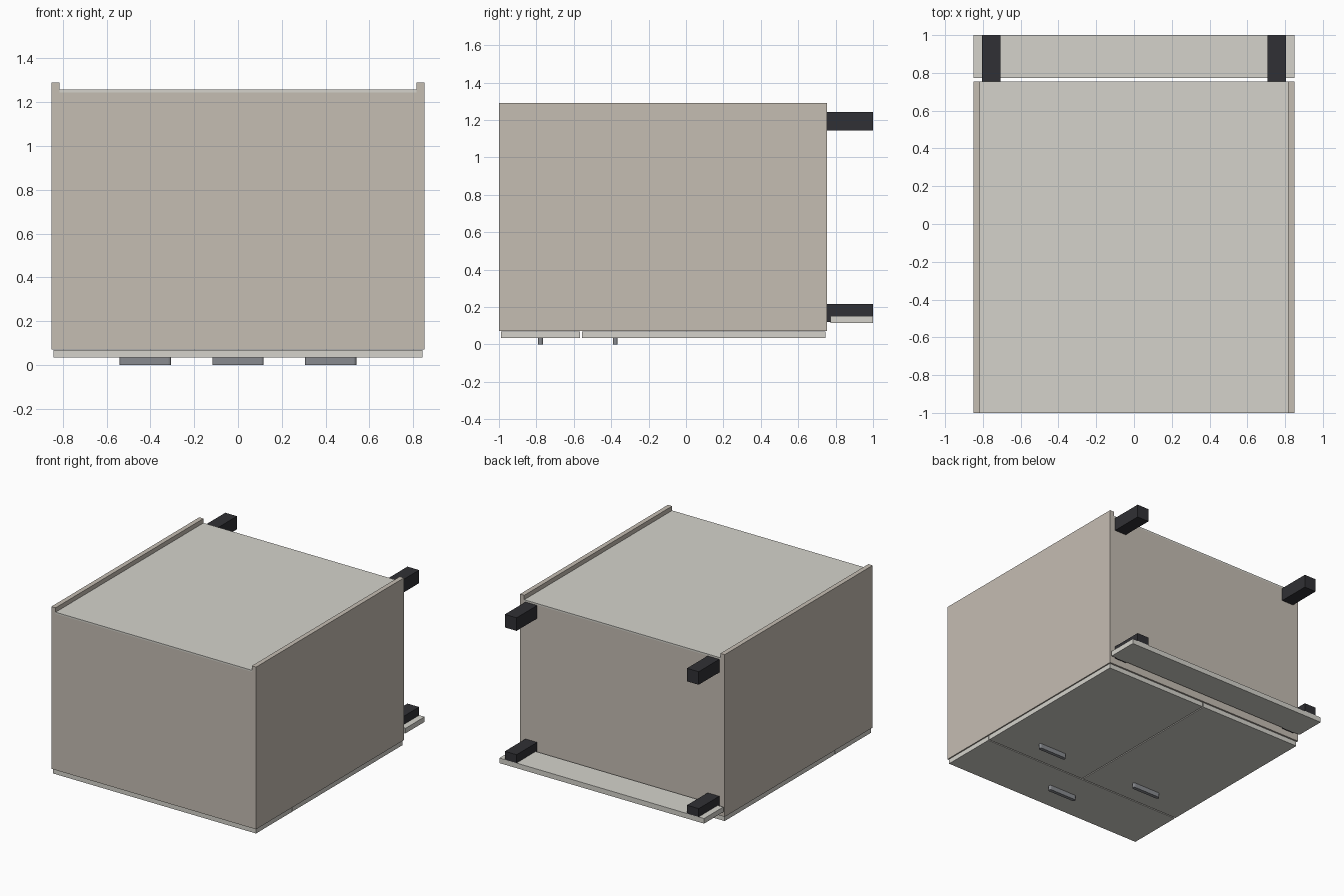
import bpy, bmesh, math

if "Cube" in bpy.data.objects:
    bpy.data.objects.remove(bpy.data.objects["Cube"])


def material(name, r, g, b):
    m = bpy.data.materials.new(name)
    m.diffuse_color = (r, g, b, 1)
    m.use_nodes = True
    m.node_tree.nodes["Principled BSDF"].inputs["Base Color"].default_value = m.diffuse_color
    return m


BOARD = material("board", 0.56, 0.51, 0.45)
PANEL = material("pale_panel", 0.66, 0.65, 0.60)
BLACK = material("black_plastic", 0.03, 0.03, 0.035)
METAL = material("grey_metal", 0.25, 0.26, 0.28)


def finish(name, bm, mat):
    bmesh.ops.recalc_face_normals(bm, faces=bm.faces)
    me = bpy.data.meshes.new(name)
    bm.to_mesh(me)
    bm.free()
    me.materials.append(mat)
    ob = bpy.data.objects.new(name, me)
    bpy.context.collection.objects.link(ob)
    return ob


def box(name, x, y, z, mat):
    """Box from (min, max) ranges on each axis."""
    bm = bmesh.new()
    bmesh.ops.create_cube(bm, size=1)
    for v in bm.verts:
        v.co = [(a + b) / 2 + c * (b - a) for c, (a, b) in zip(v.co, (x, y, z))]
    return finish(name, bm, mat)


def handle(name, cx, cy, length=0.235, width=0.026, height=0.035):
    """Bar pull with rounded ends."""
    r = width / 2
    bm = bmesh.new()
    ring = []
    for side, start in ((1, -90), (-1, 90)):
        for i in range(9):
            a = math.radians(start + i * 22.5)
            ring.append(bm.verts.new((cx + side * (length / 2 - r) + r * math.cos(a),
                                      cy + r * math.sin(a), 0)))
    face = bm.faces.new(ring)
    ext = bmesh.ops.extrude_face_region(bm, geom=[face])["geom"]
    top = [g for g in ext if isinstance(g, bmesh.types.BMVert)]
    bmesh.ops.translate(bm, verts=top, vec=(0, 0, height))
    return finish(name, bm, METAL)


W, T = 0.85, 0.035           # half width, board thickness
Y0, Y1 = -1.0, 0.755         # cabinet lies on its doors: worktop end, floor end
Z0, Z1, ZB = 0.072, 1.29, 1.257
IN = W - T

# Carcass boards
for s, side in ((-1, "left"), (1, "right")):
    box(side + "_side_panel", sorted((s * IN, s * W)), (Y0, Y1), (Z0, Z1), BOARD)
box("worktop_end_panel", (-IN, IN), (Y0, Y0 + T), (Z0, ZB - 0.012), BOARD)
box("floor_end_panel", (-IN, IN), (Y1 - T, Y1), (Z0, ZB - 0.012), BOARD)
box("back_panel", (-IN, IN), (Y0, Y1), (ZB - 0.012, ZB), PANEL)

# Drawer front, pair of doors and their pulls
FZ = (0.035, 0.07)
box("drawer_front", (-0.843, 0.843), (-0.99, -0.566), FZ, PANEL)
handle("drawer_handle", 0, -0.777)
for s, side in ((-1, "left"), (1, "right")):
    box(side + "_door", sorted((s * 0.004, s * 0.843)), (-0.557, 0.745), FZ, PANEL)
    handle(side + "_door_handle", s * 0.423, -0.378)

# Feet and plinth board
for s, side in ((-1, "left"), (1, "right")):
    for z, where in (((0.12, 0.215), "front"), ((1.145, 1.243), "rear")):
        box(f"{where}_{side}_foot", sorted((s * 0.708, s * 0.805)),
            (Y1, 0.999), z, BLACK)
box("plinth", (-W, W), (0.772, 1.0), (0.115, 0.153), PANEL)
